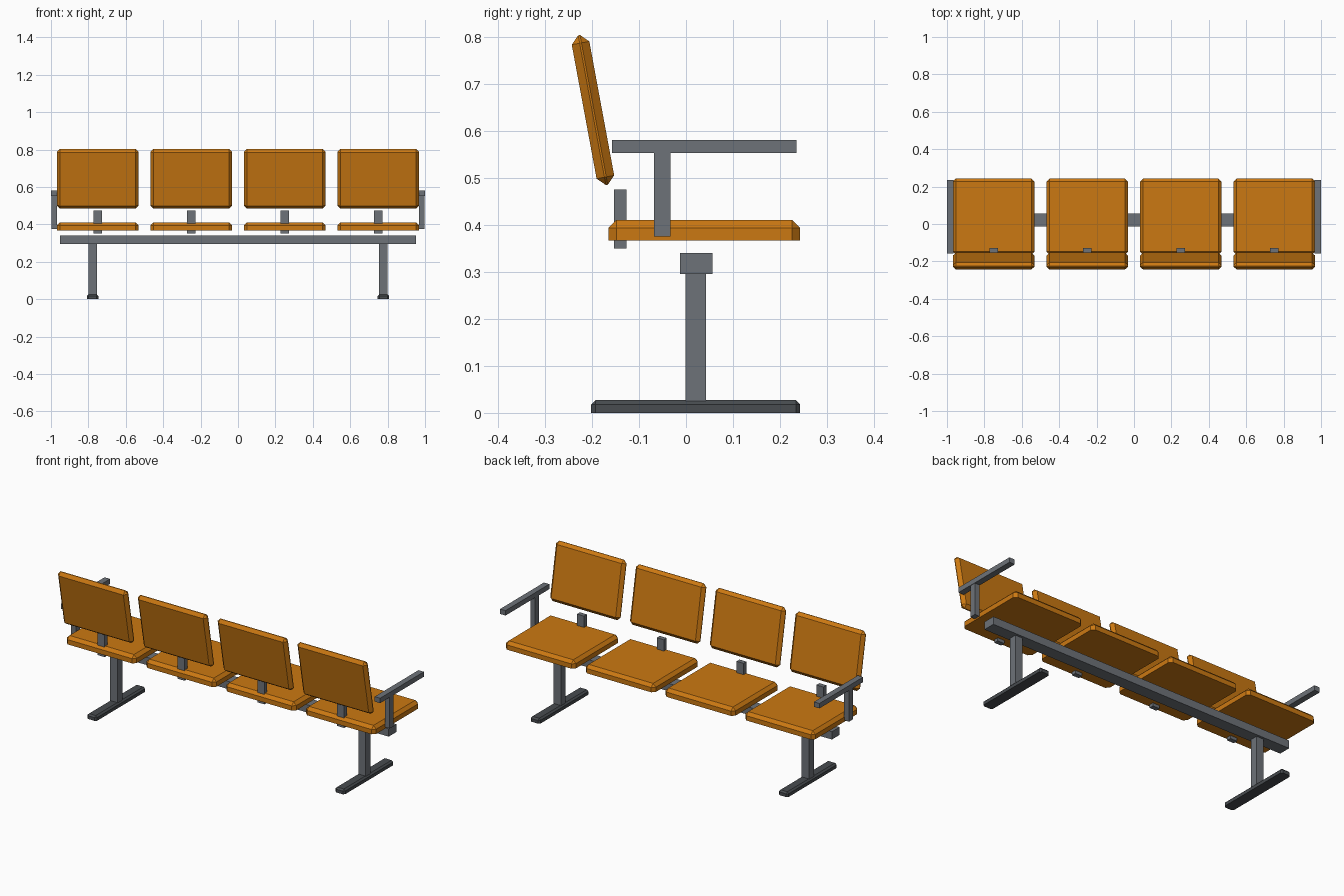
import bpy, bmesh, math
from mathutils import Matrix, Vector

if "Cube" in bpy.data.objects:
    bpy.data.objects.remove(bpy.data.objects["Cube"])


def material(name, rgb):
    m = bpy.data.materials.new(name)
    m.diffuse_color = (*rgb, 1)
    m.use_nodes = True
    m.node_tree.nodes["Principled BSDF"].inputs["Base Color"].default_value = m.diffuse_color
    return m


ORANGE = material("orange upholstery", (0.60, 0.19, 0.006))
GREY = material("grey metal", (0.155, 0.17, 0.19))
DARK = material("dark feet", (0.065, 0.072, 0.08))


def box(name, lo, hi, mat, bevel=0, flat_bottom=False, tilt=0):
    """Box from corner to corner, optionally chamfered and tilted about x."""
    lo, hi = Vector(lo), Vector(hi)
    size = hi - lo
    bm = bmesh.new()
    bmesh.ops.create_cube(bm, size=1, matrix=Matrix.Diagonal((*size, 1)))
    if bevel:
        edges = [e for e in bm.edges
                 if not (flat_bottom and all(v.co.z < 0 for v in e.verts))]
        bmesh.ops.bevel(bm, geom=edges, offset=bevel, offset_type='OFFSET',
                        segments=1, affect='EDGES', profile=0.5)
    bmesh.ops.recalc_face_normals(bm, faces=bm.faces)
    me = bpy.data.meshes.new(name)
    bm.to_mesh(me)
    bm.free()
    me.materials.append(mat)
    ob = bpy.data.objects.new(name, me)
    ob.location = (lo + hi) / 2
    ob.rotation_euler.x = tilt
    bpy.context.collection.objects.link(ob)
    return ob


# four seats with tilted backrests and short back brackets
for x in (-0.75, -0.25, 0.25, 0.75):
    box("seat", (x - 0.219, -0.165, 0.367), (x + 0.219, 0.243, 0.411),
        ORANGE, 0.017, flat_bottom=True)
    box("backrest", (x - 0.219, -0.217, 0.4825), (x + 0.219, -0.179, 0.8065),
        ORANGE, 0.017, tilt=math.radians(10.5))
    box("back_bracket", (x - 0.022, -0.153, 0.35), (x + 0.022, -0.127, 0.475), GREY)

# long beam under the seats
box("beam", (-0.953, -0.013, 0.296), (0.953, 0.056, 0.34), GREY)

# legs, feet and armrests at both ends
for s in (-1, 1):
    x = 0.777 * s
    box("leg", (x - 0.023, -0.001, 0.02), (x + 0.023, 0.043, 0.297), GREY)
    box("foot", (x - 0.03, -0.202, 0), (x + 0.03, 0.243, 0.027), DARK, 0.009, flat_bottom=True)
    x = 0.983 * s
    box("armrest", (x - 0.017, -0.157, 0.553), (x + 0.017, 0.235, 0.581), GREY)
    box("armrest_post", (x - 0.015, -0.068, 0.375), (x + 0.015, -0.033, 0.555), GREY)
